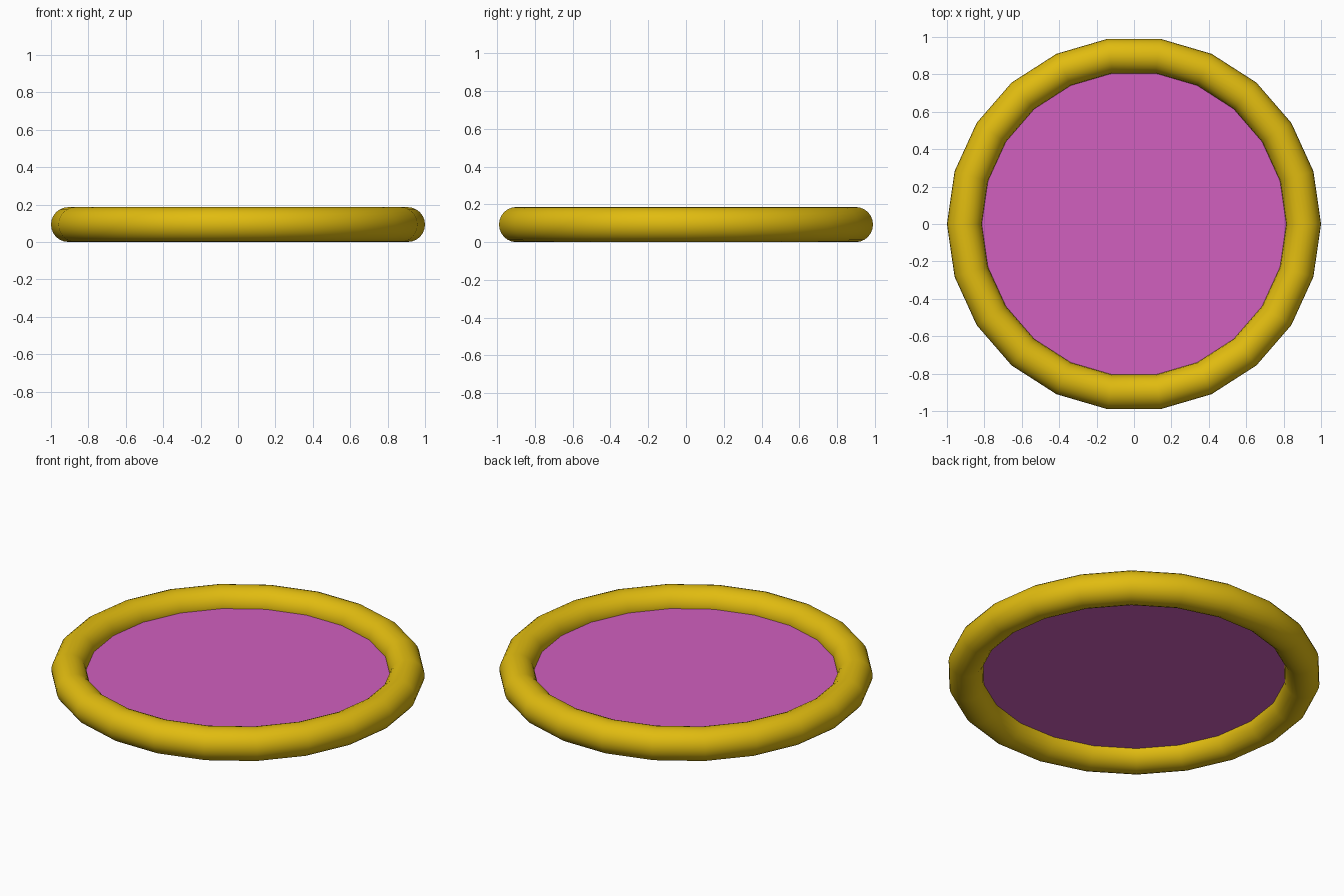
import bpy
import math

cube = bpy.data.objects.get("Cube")
if cube:
    bpy.data.objects.remove(cube, do_unlink=True)

SIDES = 22
TUBE = 0.093
RADIUS = 1 - TUBE


def make_material(name, color):
    mat = bpy.data.materials.new(name)
    mat.use_nodes = True
    mat.diffuse_color = color
    mat.node_tree.nodes["Principled BSDF"].inputs["Base Color"].default_value = color
    return mat


def finish(name, mat):
    obj = bpy.context.object
    obj.name = name
    obj.data.materials.append(mat)
    return obj


gold = make_material("gold yellow", (0.75, 0.50, 0.005, 1))
pink = make_material("orchid pink", (0.64, 0.115, 0.52, 1))

# Round tube rim
bpy.ops.mesh.primitive_torus_add(major_segments=SIDES, minor_segments=24,
                                 major_radius=RADIUS, minor_radius=TUBE,
                                 location=(0, 0, TUBE))
finish("rim", gold)
bpy.ops.object.shade_smooth_by_angle(angle=math.radians(40))

# Flat membrane across the middle of the rim, its edge hidden in the tube
bpy.ops.mesh.primitive_circle_add(vertices=SIDES, radius=RADIUS - TUBE / 2,
                                  fill_type='NGON', location=(0, 0, TUBE),
                                  rotation=(0, 0, math.pi / 2))
finish("membrane", pink)
